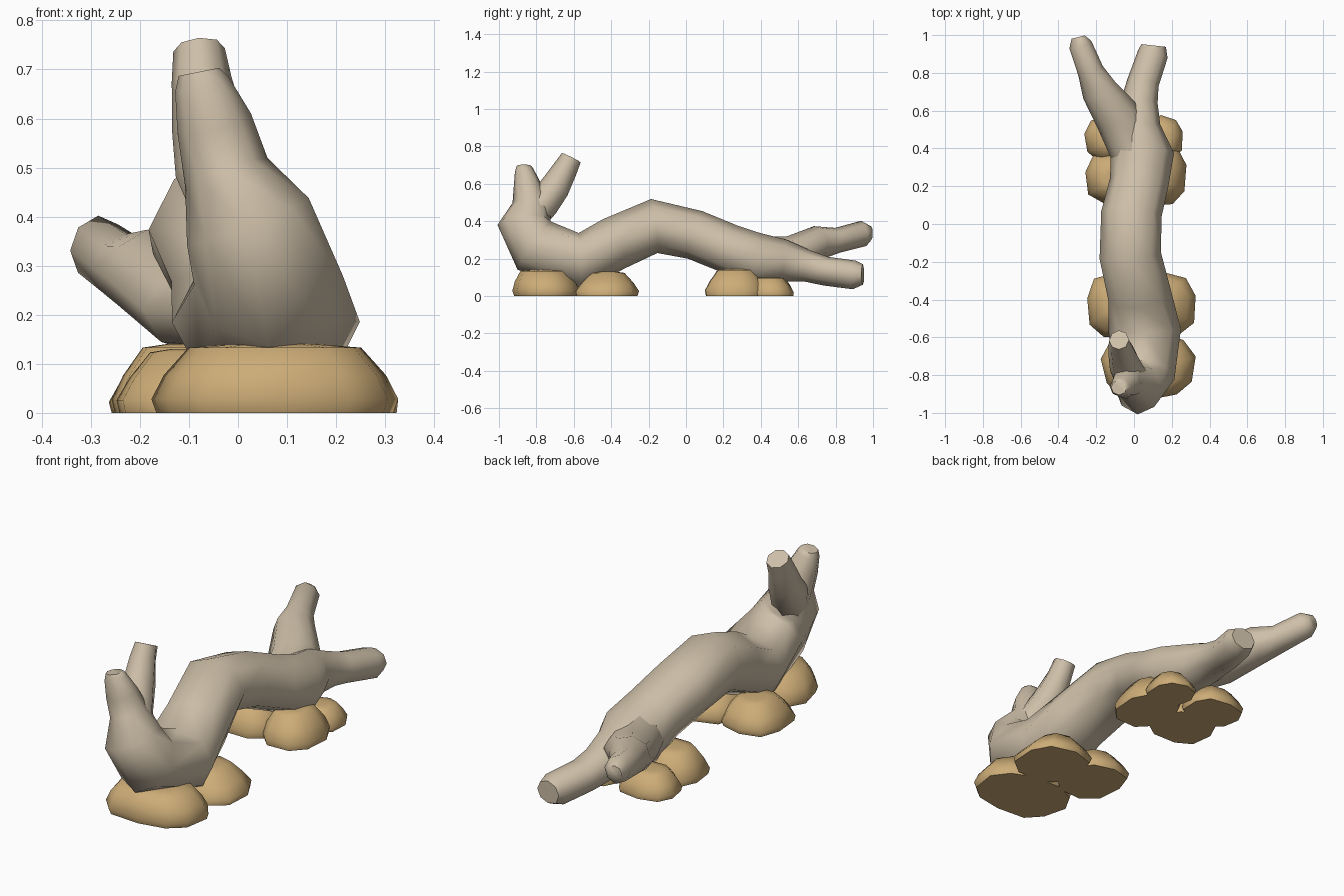
import bpy, bmesh, math, random
from mathutils import Vector

random.seed(4)
cube = bpy.data.objects.get("Cube")
if cube:
    bpy.data.objects.remove(cube, do_unlink=True)


def material(name, rgb):
    m = bpy.data.materials.new(name)
    m.use_nodes = True
    m.diffuse_color = (*rgb, 1)
    bsdf = m.node_tree.nodes["Principled BSDF"]
    bsdf.inputs["Base Color"].default_value = (*rgb, 1)
    bsdf.inputs["Roughness"].default_value = 0.9
    return m


wood = material("weathered wood", (0.62, 0.525, 0.395))
sandstone = material("sandstone", (0.61, 0.415, 0.185))


def loft(name, rings, mat, angle):
    """Skin closed rings of points, cap both ends and smooth gentle edges."""
    bm = bmesh.new()
    loops = [[bm.verts.new(p) for p in ring] for ring in rings]
    for a, b in zip(loops, loops[1:]):
        n = len(a)
        for i in range(n):
            j = (i + 1) % n
            bm.faces.new((a[i], a[j], b[j], b[i]))
    bm.faces.new(loops[0])
    bm.faces.new(loops[-1])
    bmesh.ops.recalc_face_normals(bm, faces=bm.faces)
    mesh = bpy.data.meshes.new(name)
    bm.to_mesh(mesh)
    bm.free()
    mesh.materials.append(mat)
    obj = bpy.data.objects.new(name, mesh)
    bpy.context.collection.objects.link(obj)
    bpy.ops.object.select_all(action="DESELECT")
    obj.select_set(True)
    bpy.context.view_layer.objects.active = obj
    bpy.ops.object.shade_smooth_by_angle(angle=math.radians(angle))
    return obj


def limb(name, path, sides=8, rough=0.04):
    """Knobbly tube; each path point is x, y, z, half width, half depth."""
    pts = [Vector(p[:3]) for p in path]
    rings = []
    for k, p in enumerate(path):
        t = (pts[min(k + 1, len(pts) - 1)] - pts[max(k - 1, 0)]).normalized()
        side = (Vector((1, 0, 0)) - t * t.x).normalized()
        up = side.cross(t)
        ring = []
        for i in range(sides):
            a = math.tau * i / sides
            s = 1.03 + random.uniform(-rough, rough)
            ring.append(pts[k] + side * math.cos(a) * p[3] * s + up * math.sin(a) * p[4] * s)
        rings.append(ring)
    return loft(name, rings, wood, 60)


def boxy(v):
    return math.copysign(abs(v) ** 0.8, v)


def rock(name, x0, x1, y0, y1, height, top=0.68, lean=(0, 0), sides=9):
    """Flat-bottomed boulder filling a footprint; lean shifts its crown."""
    cx, cy, rx, ry = (x0 + x1) / 2, (y0 + y1) / 2, (x1 - x0) / 2, (y1 - y0) / 2
    wobble = [random.uniform(0.96, 1.05) for _ in range(sides)]
    rings = []
    for h, s in ((0, 0.96), (0.2, 1), (0.55, 0.55 + 0.5 * top), (0.95, top), (1, top / 2)):
        ring = []
        for i, w in enumerate(wobble):
            a = math.tau * (i + 0.3) / sides
            ring.append((cx + lean[0] * h + rx * s * w * boxy(math.cos(a)),
                         cy + lean[1] * h + ry * s * w * boxy(math.sin(a)), h * height))
        rings.append(ring)
    return loft(name, rings, sandstone, 60)


# Trunk: front stem, bend, arch and the lower rear branch
limb("trunk", [
    (-0.08, -0.865, 0.695, 0.042, 0.038),
    (-0.075, -0.865, 0.67, 0.055, 0.05),
    (-0.05, -0.85, 0.59, 0.075, 0.07),
    (-0.025, -0.825, 0.49, 0.085, 0.1),
    (0.02, -0.865, 0.39, 0.125, 0.135),
    (0.06, -0.81, 0.27, 0.15, 0.15),
    (0.06, -0.57, 0.185, 0.19, 0.15),
    (0.03, -0.38, 0.28, 0.165, 0.14),
    (-0.02, -0.17, 0.375, 0.155, 0.145),
    (-0.01, 0.05, 0.33, 0.155, 0.13),
    (0.03, 0.22, 0.255, 0.155, 0.125),
    (0.045, 0.37, 0.195, 0.165, 0.14),
    (0.02, 0.52, 0.19, 0.12, 0.108),
    (0.03, 0.65, 0.16, 0.095, 0.085),
    (0.05, 0.75, 0.135, 0.082, 0.075),
    (0.10, 0.90, 0.115, 0.08, 0.075),
    (0.105, 0.945, 0.115, 0.065, 0.055)])

# Short twig forking back off the front stem
limb("front_fork", [
    (0.0, -0.84, 0.42, 0.09, 0.09),
    (-0.04, -0.76, 0.50, 0.085, 0.085),
    (-0.06, -0.70, 0.58, 0.072, 0.078),
    (-0.075, -0.645, 0.68, 0.058, 0.062),
    (-0.08, -0.615, 0.74, 0.05, 0.055)], sides=8)

# Raised rear branch
limb("rear_fork", [
    (0.0, 0.36, 0.21, 0.11, 0.1),
    (-0.08, 0.56, 0.22, 0.12, 0.095),
    (-0.185, 0.71, 0.29, 0.093, 0.088),
    (-0.23, 0.81, 0.298, 0.07, 0.064),
    (-0.285, 0.95, 0.335, 0.06, 0.065),
    (-0.295, 0.99, 0.335, 0.035, 0.035)], sides=8)

# Stones under the front
rock("front_stone", -0.17, 0.32, -0.93, -0.56, 0.14, 0.7, (0, -0.015), 11)
rock("front_left_stone", -0.02, 0.335, -0.60, -0.26, 0.13, 0.52, (-0.02, 0.01))
rock("front_right_stone", -0.25, 0.06, -0.60, -0.26, 0.13, 0.55, (0, 0.01))

# Stones under the rear
rock("rear_left_stone", 0.0, 0.28, 0.10, 0.43, 0.145, 0.58, (-0.01, 0.0))
rock("rear_left_small_stone", 0.04, 0.26, 0.34, 0.575, 0.10, 0.6, (0, -0.01))
rock("rear_right_stone", -0.26, 0.06, 0.10, 0.39, 0.14, 0.6)
rock("rear_right_small_stone", -0.27, 0.03, 0.33, 0.575, 0.11, 0.6)
